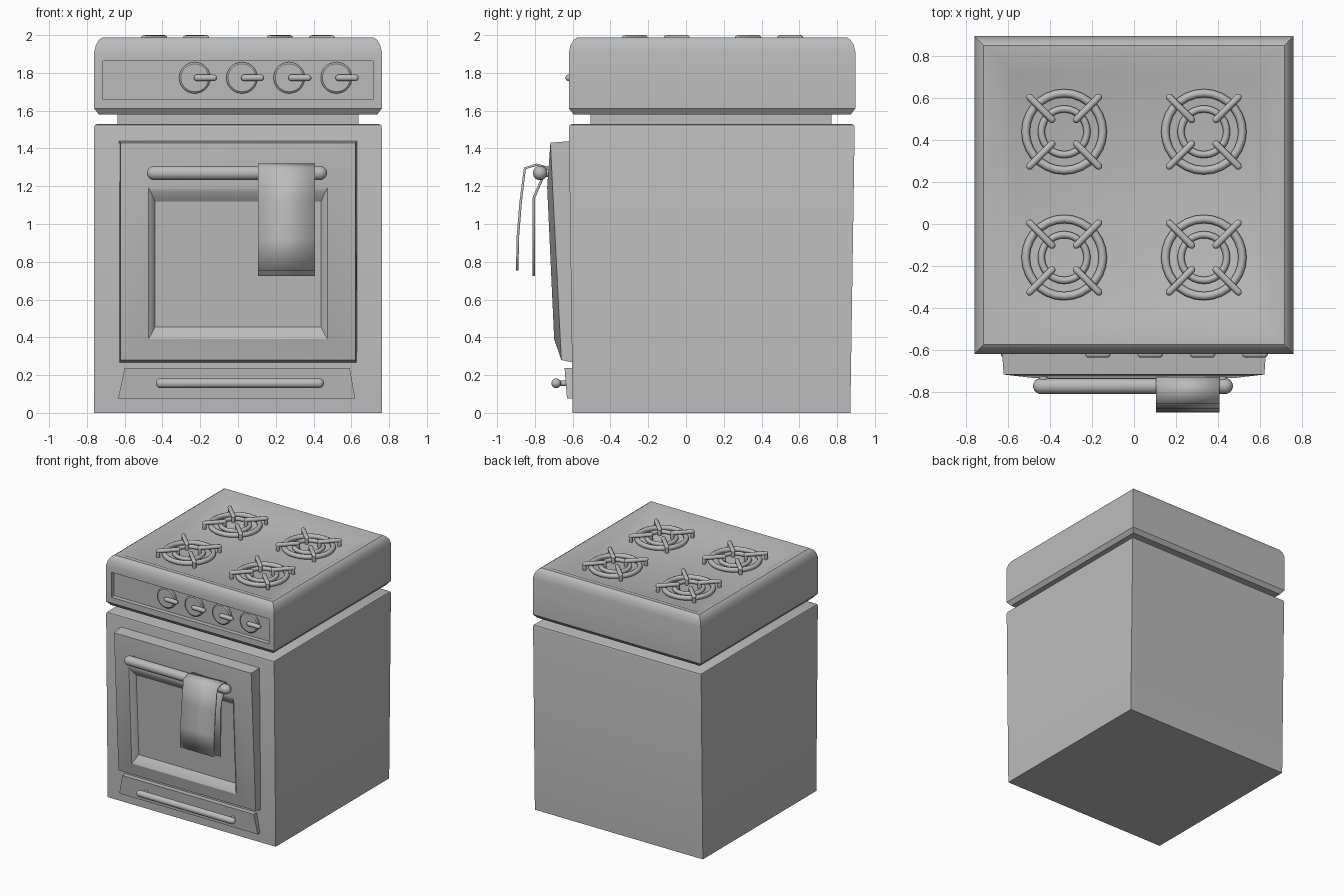
import bpy, bmesh, math
from mathutils import Vector

cube = bpy.data.objects.get("Cube")
if cube:
    bpy.data.objects.remove(cube)

grey = bpy.data.materials.new("stove grey")
grey.use_nodes = True
COLOR = (0.5, 0.5, 0.5, 1)
grey.diffuse_color = COLOR
grey.node_tree.nodes["Principled BSDF"].inputs["Base Color"].default_value = COLOR


def finish(name, bm, angle=30):
    bmesh.ops.recalc_face_normals(bm, faces=bm.faces)
    mesh = bpy.data.meshes.new(name)
    bm.to_mesh(mesh)
    bm.free()
    mesh.materials.append(grey)
    ob = bpy.data.objects.new(name, mesh)
    bpy.context.collection.objects.link(ob)
    bpy.ops.object.select_all(action="DESELECT")
    ob.select_set(True)
    bpy.context.view_layer.objects.active = ob
    bpy.ops.object.shade_smooth_by_angle(angle=math.radians(angle))
    return ob


def loft(bm, rings):
    """Skin a stack of equal rings and cap both ends."""
    rows = [[bm.verts.new(p) for p in ring] for ring in rings]
    for a, b in zip(rows, rows[1:]):
        for i in range(len(a)):
            j = (i + 1) % len(a)
            bm.faces.new((a[i], a[j], b[j], b[i]))
    bm.faces.new(rows[0])
    bm.faces.new(rows[-1])


def flat_ring(x, front, back, z):
    return [(-x, front, z), (x, front, z), (x, back, z), (-x, back, z)]


def door_ring(x, low, high, y_low, y_high):
    return [(-x, y_low, low), (x, y_low, low), (x, y_high, high), (-x, y_high, high)]


def rod(bm, a, b, r, segs=12, steps=4):
    """Capsule from tip a to tip b."""
    a, b = Vector(a), Vector(b)
    d = (b - a).normalized()
    u = d.orthogonal().normalized()
    v = d.cross(u)
    ends = [math.pi / 2 * (k + 0.4) / steps for k in range(steps)] + [math.pi / 2]
    spots = [(a + d * r * (1 - math.cos(t)), r * math.sin(t)) for t in ends]
    spots += [(b - d * r * (1 - math.cos(t)), r * math.sin(t)) for t in reversed(ends)]
    loft(bm, [[c + (u * math.cos(q) + v * math.sin(q)) * s
               for q in (math.tau * i / segs for i in range(segs))] for c, s in spots])


def turned(bm, center, profile, axis, segs=28, closed=False):
    """Turn (radius, height) points around the z or -y axis."""
    c = Vector(center)
    rows = []
    for r, h in profile:
        row = []
        for i in range(segs):
            q = math.tau * i / segs
            p, s = r * math.cos(q), r * math.sin(q)
            row.append(c + Vector((p, s, h) if axis == "z" else (p, -h, s)))
        rows.append(row)
    if not closed:
        loft(bm, rows)
        return
    rows = [[bm.verts.new(p) for p in row] for row in rows]
    for a, b in zip(rows, rows[1:] + rows[:1]):
        for i in range(segs):
            j = (i + 1) % segs
            bm.faces.new((a[i], a[j], b[j], b[i]))


# Oven body, leaning slightly outward toward the top
bm = bmesh.new()
loft(bm, [flat_ring(0.762, -0.60, 0.87, 0), flat_ring(0.762, -0.62, 0.893, 1.51),
          flat_ring(0.758, -0.616, 0.889, 1.524), flat_ring(0.745, -0.60, 0.875, 1.53)])
finish("oven_body", bm)

# Recessed neck between body and cooktop
bm = bmesh.new()
loft(bm, [flat_ring(0.638, -0.505, 0.77, 1.5), flat_ring(0.638, -0.505, 0.77, 1.6)])
finish("neck", bm)

# Cooktop with rounded rim, sunken tray and recessed control panel
bm = bmesh.new()
loft(bm, [flat_ring(0.762 - d, -0.62 + d, 0.897 - d, z) for d, z in (
    (0.025, 1.58), (0, 1.612), (0, 1.91), (0.01, 1.95), (0.026, 1.975),
    (0.045, 1.988), (0.085, 1.985), (0.19, 1.935))])
bm.normal_update()
bmesh.ops.recalc_face_normals(bm, faces=bm.faces)
front = [f for f in bm.faces if f.normal.y < -0.99]
bmesh.ops.inset_region(bm, faces=front, thickness=0.047, use_even_offset=True)
bmesh.ops.inset_region(bm, faces=front, thickness=0.001, depth=-0.035)
finish("cooktop", bm)

# Burners: two rings and four raised grate prongs each
for side, x in (("right", -0.333), ("left", 0.333)):
    for place, y in (("front", -0.16), ("back", 0.44)):
        bm = bmesh.new()
        for major, minor in ((0.184, 0.02), (0.109, 0.017)):
            circle = [(major + minor * math.cos(t), minor * math.sin(t))
                      for t in (math.tau * k / 8 for k in range(8))]
            turned(bm, (x, y, 1.95), circle, "z", closed=True)
        for k in range(4):
            q = math.pi / 4 + k * math.pi / 2
            d = Vector((math.cos(q), math.sin(q), 0))
            mid = Vector((x, y, 1.983))
            rod(bm, mid + d * 0.065, mid + d * 0.25, 0.017, segs=8, steps=2)
            for r in (0.082, 0.232):
                foot = mid + d * r
                rod(bm, foot - Vector((0, 0, 0.06)), foot + Vector((0, 0, 0.015)),
                    0.015, segs=8, steps=2)
        finish(f"{place}_{side}_burner", bm, 50)

# Control knobs with a raised pointer
for i in range(4):
    c = Vector((-0.229 + 0.25 * i, -0.585, 1.774))
    bm = bmesh.new()
    turned(bm, c, [(0.083, -0.01), (0.083, 0.015), (0.074, 0.022), (0.07, 0.022)], "y")
    rod(bm, c + Vector((-0.005, -0.035, 0)), c + Vector((0.118, -0.035, 0)), 0.018)
    finish(f"knob_{i + 1}", bm)

# Oven door: bulging frame around a sunken window
bm = bmesh.new()
loft(bm, [door_ring(0.63, 0.265, 1.44, -0.59, -0.60), door_ring(0.622, 0.28, 1.43, -0.66, -0.718),
          door_ring(0.475, 0.39, 1.195, -0.698, -0.735), door_ring(0.462, 0.41, 1.17, -0.69, -0.727),
          door_ring(0.44, 0.455, 1.12, -0.655, -0.69)])
finish("oven_door", bm)

# Warming drawer
bm = bmesh.new()
for_back = [(-0.635, -0.59, 0.075), (0.62, -0.59, 0.075), (0.592, -0.59, 0.237), (-0.6, -0.59, 0.237)]
loft(bm, [for_back, [(x, -0.63 - (z - 0.075) * 0.08, z) for x, _, z in for_back]])
finish("drawer", bm)

# Handles
for name, y, z, r, left, right in (("door_handle", -0.773, 1.27, 0.038, -0.482, 0.472),
                                   ("drawer_handle", -0.687, 0.157, 0.026, -0.435, 0.455)):
    bm = bmesh.new()
    rod(bm, (left, y, z), (right, y, z), r, segs=16)
    for x in (left + 0.05, right - 0.05):
        rod(bm, (x, y + 0.09, z), (x, y, z), r * 0.6)
    finish(name, bm)

# Towel hung over the door handle
fold = [(-0.893, 0.755), (-0.891, 0.92), (-0.875, 1.12), (-0.853, 1.295), (-0.79, 1.314),
        (-0.735, 1.30), (-0.77, 1.22), (-0.805, 1.14), (-0.807, 0.725)]
bm = bmesh.new()
rows = [[bm.verts.new((x, y, z)) for x in (0.105, 0.408)] for y, z in fold]
for a, b in zip(rows, rows[1:]):
    bm.faces.new((a[0], a[1], b[1], b[0]))
towel = finish("towel", bm, 40)
solid = towel.modifiers.new("thickness", "SOLIDIFY")
solid.thickness = 0.013
solid.offset = 0
